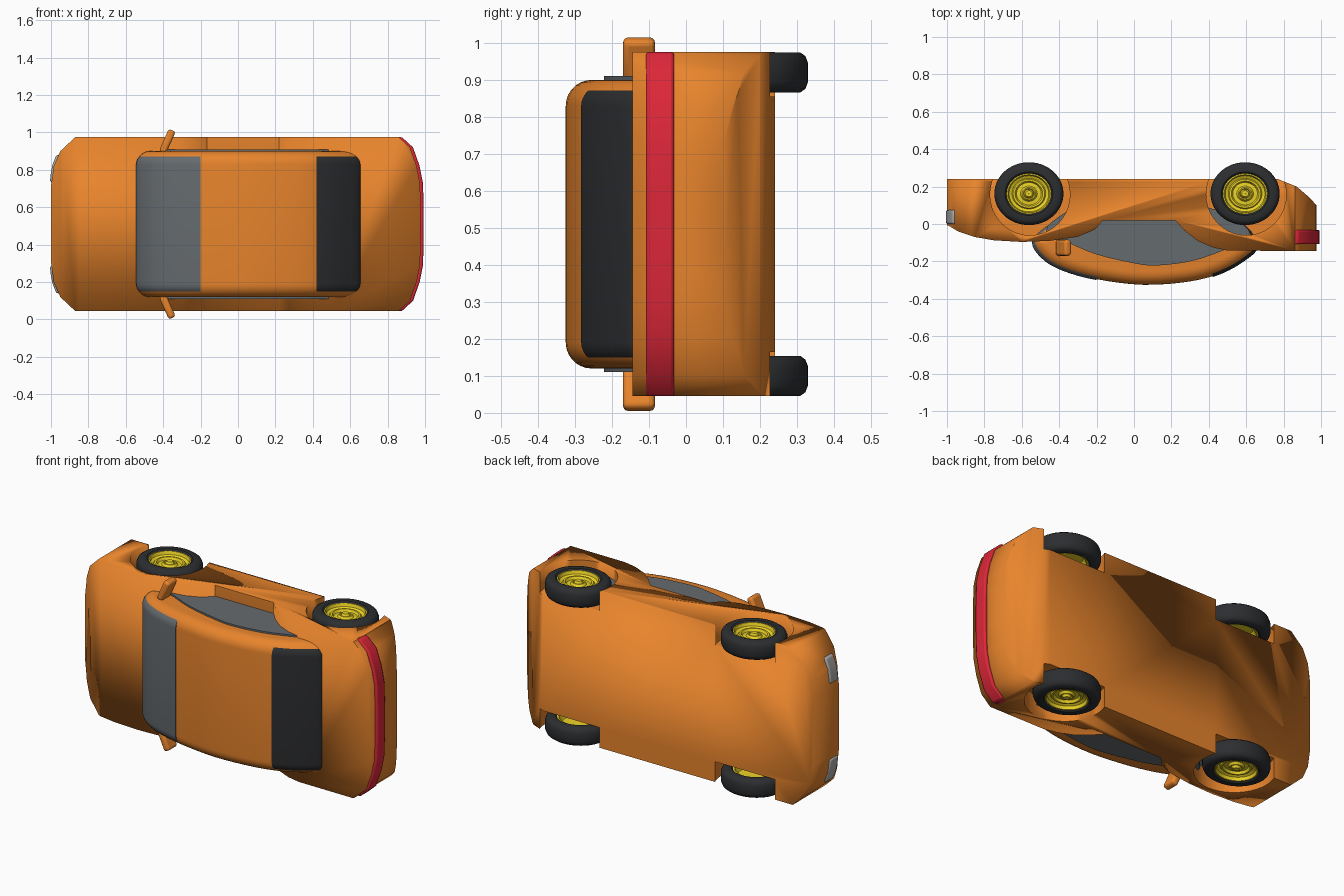
import bpy, bmesh, math
from mathutils import Vector

if "Cube" in bpy.data.objects:
    bpy.data.objects.remove(bpy.data.objects["Cube"])

MID = 0.51  # middle of the car's width (it lies on its side: width along z, roof toward -y)

def material(name, rgb):
    m = bpy.data.materials.new(name)
    m.diffuse_color = (*rgb, 1)
    m.use_nodes = True
    m.node_tree.nodes["Principled BSDF"].inputs["Base Color"].default_value = m.diffuse_color
    return m

PAINT = material("orange_paint", (0.8, 0.23, 0.025))
GLASS = material("grey_glass", (0.13, 0.145, 0.155))
DARK = material("dark_glass", (0.025, 0.026, 0.028))
RUBBER = material("rubber", (0.025, 0.027, 0.03))
YELLOW = material("yellow_rim", (0.85, 0.66, 0.02))
RED = material("red_light", (0.72, 0.02, 0.04))
LAMP = material("lamp_grey", (0.4, 0.4, 0.4))

def finish(name, bm, mat, angle=30):
    bmesh.ops.recalc_face_normals(bm, faces=bm.faces)
    me = bpy.data.meshes.new(name)
    bm.to_mesh(me)
    bm.free()
    ob = bpy.data.objects.new(name, me)
    bpy.context.collection.objects.link(ob)
    if mat:
        me.materials.append(mat)
    bpy.ops.object.select_all(action='DESELECT')
    ob.select_set(True)
    bpy.context.view_layer.objects.active = ob
    bpy.ops.object.shade_smooth_by_angle(angle=math.radians(angle))
    return ob

def loft(rings, caps=True, wrap=False):
    bm = bmesh.new()
    vs = [[bm.verts.new(p) for p in r] for r in rings]
    n = len(vs[0])
    for k in range(len(vs) if wrap else len(vs) - 1):
        a, b = vs[k], vs[(k + 1) % len(vs)]
        for i in range(n):
            bm.faces.new((a[i], a[(i + 1) % n], b[(i + 1) % n], b[i]))
    if caps:
        bm.faces.new(vs[0])
        bm.faces.new(vs[-1])
    return bm

def prism_z(pts, a, b):
    return loft([[(x, y, z) for x, y in pts] for z in (a, b)])

def prism_y(pts, a, b):
    return loft([[(x, y, z) for x, z in pts] for y in (a, b)])

def smooth(pts, steps=4):
    # closed Catmull-Rom curve
    out, n = [], len(pts)
    P = [Vector(p) for p in pts]
    for i in range(n):
        a, b, c, d = (P[(i + k - 1) % n] for k in range(4))
        for s in range(steps):
            t = s / steps
            out.append(0.5 * (2 * b + (c - a) * t + (2 * a - 5 * b + 4 * c - d) * t * t
                              + (3 * b - a - 3 * c + d) * t ** 3))
    return out

def offset(pts, d):
    n = len(pts)
    area = sum(pts[i].x * pts[(i + 1) % n].y - pts[(i + 1) % n].x * pts[i].y for i in range(n))
    s = 1 if area > 0 else -1
    res = []
    for i in range(n):
        t = (pts[(i + 1) % n] - pts[i - 1]).normalized()
        res.append(pts[i] + Vector((t.y, -t.x)) * s * d)
    return res

def boolean(ob, cutter, op):
    cutter.hide_render = True
    cutter.hide_set(True)
    m = ob.modifiers.new(op.lower(), 'BOOLEAN')
    m.operation, m.solver, m.object = op, 'EXACT', cutter

# Body: side profile trimmed by the plan outline
side = [(-1.02, 0.24), (-1.02, 0.0), (-0.99, -0.01), (-0.94, -0.04), (-0.85, -0.07), (-0.75, -0.087),
        (-0.6, -0.096), (-0.45, -0.09), (-0.3, -0.068), (-0.21, -0.03), (-0.165, 0.02),
        (0.22, 0.02), (0.27, -0.035), (0.34, -0.09), (0.42, -0.125), (0.5, -0.142), (1.02, -0.145),
        (1.02, 0.06), (0.975, 0.1), (0.94, 0.14), (0.87, 0.2), (0.77, 0.24)]
front = [(-1.0, 0.2), (-0.985, 0.31), (-0.95, 0.39), (-0.87, 0.465)]   # x, half width
rear = [(0.86, 0.465), (0.92, 0.41), (0.955, 0.31), (0.973, 0.22), (0.977, 0.08)]
half = front + rear
plan = [(x, MID + w) for x, w in half] + [(x, MID - w) for x, w in reversed(half)]
body = finish("body", prism_z(side, 0.0, 1.02), PAINT)
boolean(body, finish("plan_cutter", prism_y(plan, -0.5, 0.5), PAINT), 'INTERSECT')

# Wheel arches
AXLES = (-0.562, 0.594)
for x in AXLES:
    for s in (-1, 1):
        circle = [(x + 0.006 + 0.214 * math.cos(a), 0.158 + 0.218 * math.sin(a))
                  for a in (i * math.tau / 40 for i in range(40))]
        cut = finish("arch_cutter", prism_z(circle, MID + s * 0.345, MID + s * 0.6), PAINT)
        boolean(body, cut, 'DIFFERENCE')

# Cabin and wrap-around glass share one rounded lens profile
lens = smooth([(-0.54, -0.09), (-0.49, -0.18), (-0.38, -0.245), (-0.2, -0.295), (0.05, -0.325),
               (0.3, -0.307), (0.47, -0.26), (0.6, -0.185), (0.655, -0.12), (0.6, -0.01),
               (0.39, 0.09), (0.05, 0.14), (-0.25, 0.1), (-0.45, 0.0)])

def rounded(profile, hw, r, grow=0):
    rings = []
    for s in (-1, 1):
        angles = [i * math.pi / 14 for i in range(8)]
        for a in (reversed(angles) if s < 0 else angles):
            z = MID + s * (hw - r + r * math.sin(a))
            rings.append([(p.x, p.y, z) for p in offset(profile, grow - r * (1 - math.cos(a)))])
    return loft(rings)

finish("cabin", rounded(lens, 0.39, 0.07), PAINT, 50)

def glass(name, x, keep, mat):
    bm = rounded(lens, 0.378, 0.06, 0.005)
    cut = bmesh.ops.bisect_plane(bm, geom=bm.verts[:] + bm.edges[:] + bm.faces[:], plane_co=(x, 0, 0),
                                 plane_no=(keep, 0, 0), clear_inner=True)
    edges = [e for e in cut['geom_cut'] if isinstance(e, bmesh.types.BMEdge)]
    bmesh.ops.holes_fill(bm, edges=edges)
    finish(name, bm, mat, 50)

glass("windshield", -0.2, -1, GLASS)
glass("rear_window", 0.42, 1, DARK)

# Side windows
pane = smooth([(-0.47, -0.04), (-0.35, -0.1), (-0.2, -0.163), (0.0, -0.21), (0.12, -0.222),
               (0.3, -0.2), (0.45, -0.152), (0.55, -0.105), (0.62, -0.05), (0.55, 0.02),
               (0.39, 0.09), (0.05, 0.13), (-0.25, 0.11), (-0.4, 0.04)], 3)
for s in (-1, 1):
    finish("side_window", prism_z(pane, MID + s * 0.37, MID + s * 0.4), GLASS)

# Rear light band following the tail
line = [(x, MID + w) for x, w in rear] + [(x, MID - w) for x, w in reversed(rear)]
band = [(x + 0.016, z) for x, z in line] + [(x - 0.03, z) for x, z in reversed(line)]
light = finish("rear_light_band", prism_y(band, -0.108, -0.032), RED)
bev = light.modifiers.new("bevel", 'BEVEL')
bev.width, bev.segments = 0.008, 2

# Headlights wrapped on the nose corners
for s in (-1, 1):
    out = [(-1.0, 0.225), (-0.995, 0.27), (-0.985, 0.32), (-0.965, 0.37)]
    strip = [(x - 0.006, MID + s * w) for x, w in out] + [(x + 0.04, MID + s * w) for x, w in reversed(out)]
    lamp = finish("headlight", prism_y(strip, 0.0, 0.076), LAMP)
    bev = lamp.modifiers.new("bevel", 'BEVEL')
    bev.width, bev.segments = 0.01, 3

# Door mirrors
for s in (-1, 1):
    bm = bmesh.new()
    bmesh.ops.create_cube(bm, size=1)
    bmesh.ops.scale(bm, vec=(0.04, 0.086, 0.13), verts=bm.verts)
    mirror = finish("door_mirror", bm, PAINT, 40)
    mirror.location = (-0.378, -0.127, MID + s * 0.442)
    mirror.rotation_euler.y = s * 0.42
    bev = mirror.modifiers.new("bevel", 'BEVEL')
    bev.width, bev.segments = 0.014, 3

# Wheels: revolved tyre and stepped rim
tyre = [(0.117, 0.044), (0.128, 0.054), (0.162, 0.054), (0.177, 0.044), (0.185, 0.025)]
tyre += [(r, -z) for r, z in reversed(tyre)]
rim = [(0.119, 0.047), (0.112, 0.048), (0.106, 0.03), (0.09, 0.022), (0.084, 0.03), (0.074, 0.03),
       (0.066, 0.016), (0.045, 0.018), (0.036, 0.03), (0.03, 0.03), (0.026, 0.024), (0.018, 0.04),
       (0.001, 0.04), (0.001, -0.01), (0.09, -0.012), (0.108, -0.044), (0.119, -0.046)]

def revolve(profile, n=48):
    return loft([[(r * math.cos(a), r * math.sin(a), z) for r, z in profile]
                 for a in (i * math.tau / n for i in range(n))], caps=False, wrap=True)

for x in AXLES:
    for s in (-1, 1):
        for name, prof, mat in (("tyre", tyre, RUBBER), ("rim", rim, YELLOW)):
            w = finish(name, revolve(prof), mat, 35)
            w.location = (x, 0.162, MID + s * 0.41)
            w.rotation_euler.x = 0 if s > 0 else math.pi
            w.scale.y = 0.168 / 0.185
